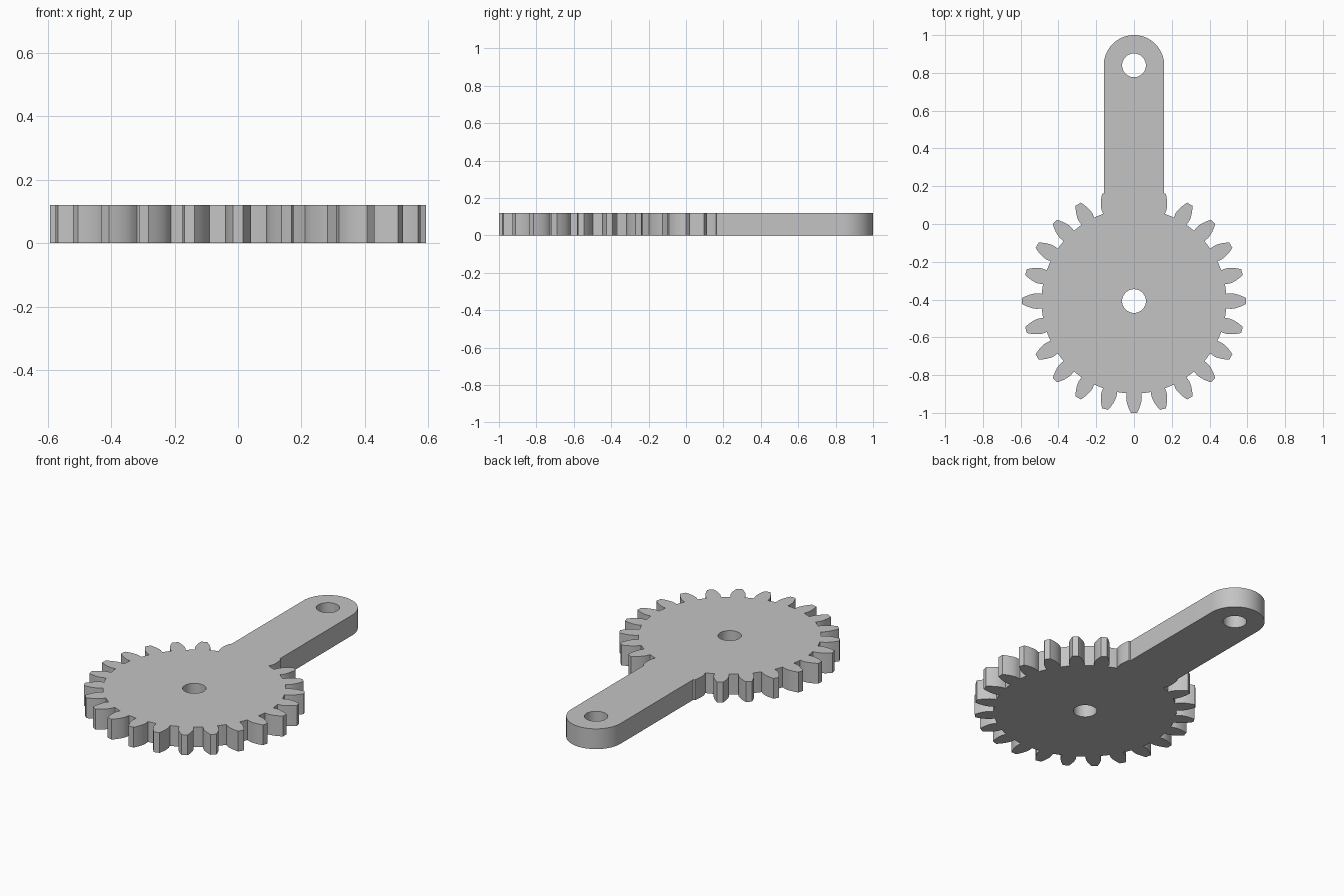
import bpy, bmesh
from math import radians, pi, sin, cos, tan, acos

cube = bpy.data.objects.get("Cube")
if cube:
    bpy.data.objects.remove(cube, do_unlink=True)

TEETH = 24
TIP = 0.592                      # outer radius of the gear
MODULE = 2 * TIP / (TEETH + 2)
PITCH = MODULE * TEETH / 2
BASE = PITCH * cos(radians(20))
ROOT = PITCH - 1.25 * MODULE
GEAR_Y = TIP - 1
ARM_R = 0.16
ARM_Y = 1 - ARM_R
HOLE_R = 0.063
HEIGHT = 0.12


def polar(r, a, cy):
    return (r * cos(a), cy + r * sin(a))


def arc(r, cy, start, end, steps):
    return [polar(r, start + (end - start) * i / steps, cy) for i in range(steps + 1)]


def half_angle(r):
    """Half the angular tooth thickness of an involute tooth at radius r."""
    def inv(a):
        return tan(a) - a
    return pi / (2 * TEETH) + inv(radians(20)) - inv(acos(min(1, BASE / r)))


# Tooth flank from root to tip as (radius, half angle)
flank = [(ROOT, half_angle(BASE) * 0.98)]
for i in range(7):
    r = BASE + (TIP - BASE) * i / 6
    flank.append((r, half_angle(r)))

# Gear outline: clockwise from the tooth right of the arm to the one left of it
outline = []
first, last = 5, TEETH - 17
pitch_angle = 2 * pi / TEETH
count = TEETH - 2
for k in range(count + 1):
    mid = radians(75) - k * pitch_angle
    if k > 0:
        outline += [polar(r, mid + a, GEAR_Y) for r, a in flank]
    if k < count:
        outline += [polar(r, mid - a, GEAR_Y) for r, a in reversed(flank)]
        # root land between two teeth
        a = flank[0][1]
        outline += arc(ROOT, GEAR_Y, mid - a, mid - pitch_angle + a, 3)[1:-1]

# Arm outline with its rounded end
join_y = GEAR_Y + (TIP ** 2 - ARM_R ** 2) ** 0.5
outline.append((-ARM_R, join_y))
outline += arc(ARM_R, ARM_Y, pi, 0, 40)
outline.append((ARM_R, join_y))

# Pivot holes
loops = [outline]
for cy in (GEAR_Y, ARM_Y):
    loops.append(arc(HOLE_R, cy, 0, 2 * pi, 40)[:-1])

# Fill the plate and extrude it
bm = bmesh.new()
edges = []
for pts in loops:
    verts = [bm.verts.new((x, y, 0)) for x, y in pts]
    edges += [bm.edges.new((v, verts[(i + 1) % len(verts)])) for i, v in enumerate(verts)]
bmesh.ops.triangle_fill(bm, use_beauty=True, edges=edges)
result = bmesh.ops.extrude_face_region(bm, geom=bm.faces[:], use_keep_orig=True)
top = [g for g in result["geom"] if isinstance(g, bmesh.types.BMVert)]
bmesh.ops.translate(bm, verts=top, vec=(0, 0, HEIGHT))
bmesh.ops.recalc_face_normals(bm, faces=bm.faces[:])
mesh = bpy.data.meshes.new("gear_lever")
bm.to_mesh(mesh)
bm.free()

gear = bpy.data.objects.new("gear_lever", mesh)
bpy.context.collection.objects.link(gear)

# Plain grey material
grey = bpy.data.materials.new("plain_grey")
grey.use_nodes = True
colour = (0.55, 0.55, 0.55, 1)
grey.diffuse_color = colour
grey.node_tree.nodes["Principled BSDF"].inputs["Base Color"].default_value = colour
mesh.materials.append(grey)

bpy.ops.object.select_all(action="DESELECT")
gear.select_set(True)
bpy.context.view_layer.objects.active = gear
bpy.ops.object.shade_smooth_by_angle(angle=radians(30))
